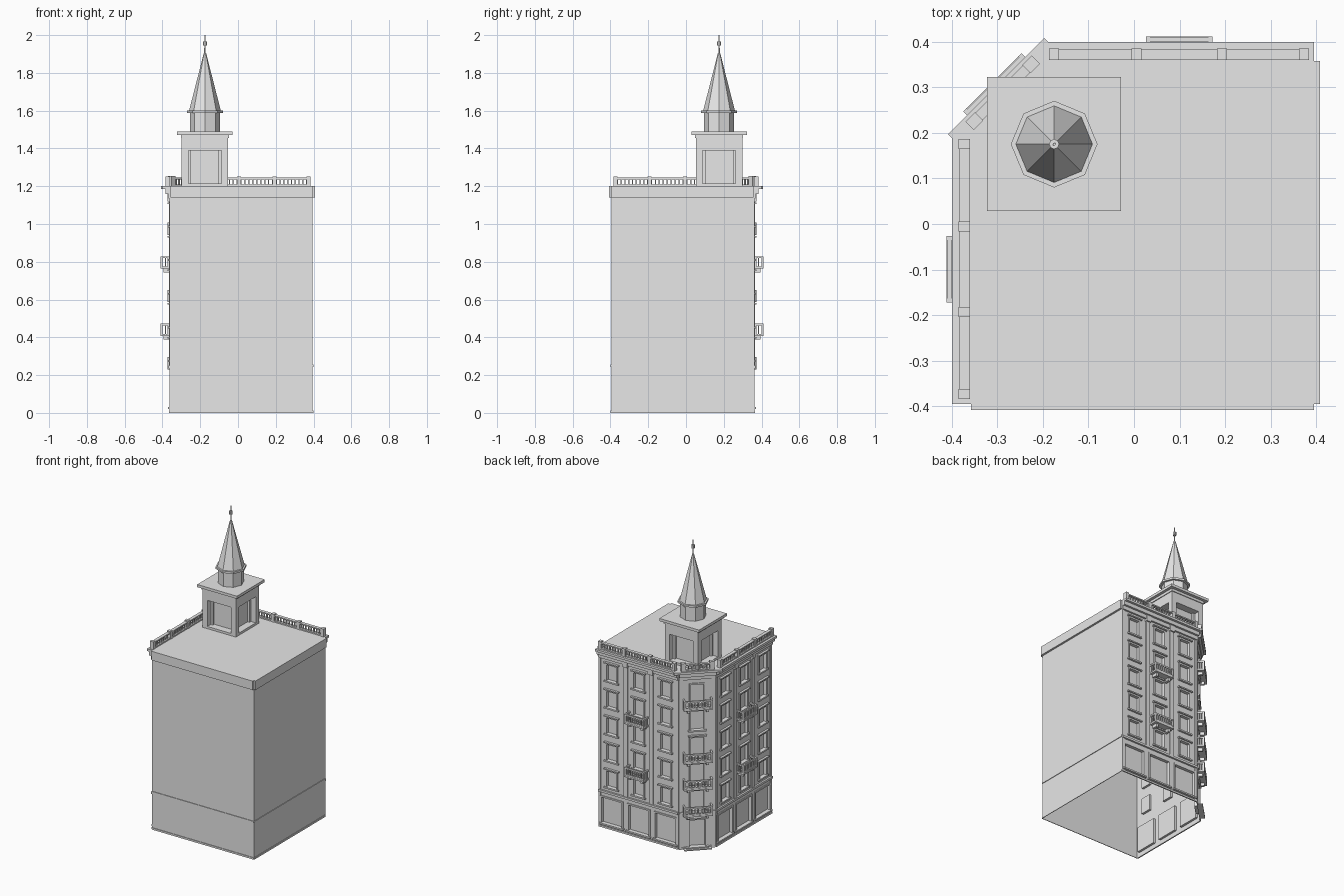
import bpy, bmesh
from math import radians, pi
from mathutils import Matrix, Vector

cube = bpy.data.objects.get("Cube")
if cube:
    bpy.data.objects.remove(cube)

stone = bpy.data.materials.new("pale_grey_stone")
stone.use_nodes = True
GREY = (0.8, 0.8, 0.8, 1)
stone.diffuse_color = GREY
stone.node_tree.nodes["Principled BSDF"].inputs["Base Color"].default_value = GREY


def frame(x, y, angle):
    """Local axes of a wall: x along it, y outwards, z up."""
    return Matrix.Translation((x, y, 0)) @ Matrix.Rotation(radians(angle), 4, "Z")


def finish(name, bm):
    mesh = bpy.data.meshes.new(name)
    bm.to_mesh(mesh)
    bm.free()
    mesh.materials.append(stone)
    obj = bpy.data.objects.new(name, mesh)
    bpy.context.collection.objects.link(obj)
    return obj


def box(bm, fr, u0, u1, o0, o1, z0, z1):
    size = Matrix.Diagonal((u1 - u0, o1 - o0, z1 - z0, 1))
    mid = Matrix.Translation(((u0 + u1) / 2, (o0 + o1) / 2, (z0 + z1) / 2))
    bmesh.ops.create_cube(bm, size=1, matrix=fr @ mid @ size)


def wall(bm, fr, half, z0, z1, holes=(), depth=0.015):
    """Wall sheet cut on a grid, with the openings pushed inwards."""
    us = sorted({-half, half} | {u for h in holes for u in h[:2]})
    zs = sorted({z0, z1} | {z for h in holes for z in h[2:]})
    grid = [[bm.verts.new(fr @ Vector((u, 0, z))) for z in zs] for u in us]
    sunk = []
    for i in range(len(us) - 1):
        for j in range(len(zs) - 1):
            face = bm.faces.new((grid[i][j], grid[i][j + 1], grid[i + 1][j + 1], grid[i + 1][j]))
            um, zm = (us[i] + us[i + 1]) / 2, (zs[j] + zs[j + 1]) / 2
            if any(h[0] < um < h[1] and h[2] < zm < h[3] for h in holes):
                sunk.append(face)
    bm.normal_update()
    if sunk:
        bmesh.ops.inset_individual(bm, faces=sunk, thickness=0, depth=-depth)


def railing(bm, fr, u0, u1, o0, o1, z0, z1, count):
    """Bottom rail, top rail and a row of balusters."""
    rail = (z1 - z0) * 0.18
    box(bm, fr, u0, u1, o0, o1, z0, z0 + rail)
    box(bm, fr, u0, u1, o0, o1, z1 - rail, z1)
    mid, r = (o0 + o1) / 2, 0.0035
    for k in range(count):
        u = u0 + (u1 - u0) * (k + 0.5) / count
        box(bm, fr, u - r, u + r, mid - r, mid + r, z0 + rail, z1 - rail)


def balcony(bm, fr, u, half, z, reach):
    """Slab on brackets with a balustrade on three sides."""
    box(bm, fr, u - half, u + half, 0, reach, z - 0.01, z)
    for s in (-1, 1):
        b = u + s * half * 0.65
        box(bm, fr, b - 0.008, b + 0.008, 0, reach * 0.7, z - 0.03, z - 0.01)
        e = u + s * (half - 0.005)
        box(bm, fr, e - 0.005, e + 0.005, 0, reach, z + 0.045, z + 0.055)
        box(bm, fr, e - 0.005, e + 0.005, reach - 0.012, reach, z, z + 0.055)
        for o in (0.012, 0.026):
            box(bm, fr, e - 0.003, e + 0.003, o - 0.003, o + 0.003, z, z + 0.045)
    railing(bm, fr, u - half, u + half, reach - 0.011, reach - 0.002, z, z + 0.055, 9)


def trim(bm, fr, u, w, z0, z1, hood=True):
    """Window surround with sill and hood."""
    for s in (-1, 1):
        e = u + s * (w + 0.005)
        box(bm, fr, e - 0.005, e + 0.005, 0, 0.006, z0, z1)
    box(bm, fr, u - w - 0.01, u + w + 0.01, 0, 0.006, z1, z1 + 0.01)
    box(bm, fr, u - w - 0.016, u + w + 0.016, 0, 0.013, z0 - 0.01, z0)
    if hood:
        box(bm, fr, u - w - 0.018, u + w + 0.018, 0, 0.015, z1 + 0.01, z1 + 0.018)


BACK = frame(0.099, 0.357, 0)
SIDE = frame(-0.357, -0.099, 90)
CORNER = frame(-0.277, 0.277, 45)
FRONT = frame(0.019, -0.395, 180)
FAR = frame(0.395, -0.019, -90)
FACADES = (BACK, SIDE)
LONG, SHORT, PLAIN = 0.296, 0.113, 0.376
TOP, BELT = 1.2, 0.25
FLOORS = [0.24 + 0.178 * k for k in range(5)]
COLUMNS = (-0.2, 0, 0.2)
W = 0.036

# Walls, open underneath, with recessed windows
bm = bmesh.new()
for fr in FACADES:
    wall(bm, fr, LONG, 0, BELT, [(c - 0.075, c + 0.075, 0.03, 0.2) for c in COLUMNS])
    wall(bm, fr, LONG, BELT, TOP,
         [(c - W, c + W, f + 0.04, f + 0.145) for c in COLUMNS for f in FLOORS])
wall(bm, CORNER, SHORT, 0, BELT, [(-0.05, 0.05, 0.012, 0.19)], 0.02)
wall(bm, CORNER, SHORT, BELT, TOP, [(-0.04, 0.04, f + 0.02, f + 0.145) for f in FLOORS])
for fr in (FRONT, FAR):
    wall(bm, fr, PLAIN, 0, TOP)
finish("walls", bm)

# Roof slab
bm = bmesh.new()
outline = [(-0.357, -0.395), (0.395, -0.395), (0.395, 0.357), (-0.197, 0.357), (-0.357, 0.197)]
bm.faces.new([bm.verts.new((x, y, TOP)) for x, y in outline])
finish("roof", bm)

# Window surrounds and shop fronts
bm = bmesh.new()
for fr in FACADES:
    for c in COLUMNS:
        for f in FLOORS:
            trim(bm, fr, c, W, f + 0.04, f + 0.145)
        trim(bm, fr, c, 0.075, 0.03, 0.2, False)
for k, f in enumerate(FLOORS):
    trim(bm, CORNER, 0, 0.04, f + 0.02, f + 0.145, k in (2, 3))
trim(bm, CORNER, 0, 0.05, 0.012, 0.19)
finish("window_surrounds", bm)

# Pilasters
bm = bmesh.new()
for fr in FACADES:
    for u in (-0.094, 0.094):
        box(bm, fr, u - 0.014, u + 0.014, 0, 0.007, BELT, 1.14)
        box(bm, fr, u - 0.018, u + 0.018, 0, 0.016, 1.12, 1.16)
    for u in (-0.288, 0.288):
        box(bm, fr, u - 0.008, u + 0.008, 0, 0.005, 0, 1.14)
for u in (-0.1, 0.1):
    box(bm, CORNER, u - 0.012, u + 0.012, 0, 0.005, 0, 1.14)
finish("pilasters", bm)

# Plinth, belt course and cornice
bm = bmesh.new()
for fr, half in ((BACK, LONG), (SIDE, LONG), (CORNER, SHORT)):
    box(bm, fr, -half, half, 0, 0.008, 0, 0.012)
    box(bm, fr, -half, half, 0, 0.012, BELT - 0.014, BELT)
    box(bm, fr, -half, half, 0, 0.012, 1.135, 1.16)
    box(bm, fr, -half, half, 0, 0.026, 1.16, 1.185)
    reach, extra = (0.036, 0.036) if fr is CORNER else (0.042, 0)
    box(bm, fr, -half - extra, half + extra, 0, reach, 1.185, TOP)
for fr in (FRONT, FAR):
    box(bm, fr, -PLAIN, PLAIN, 0, 0.013, 1.14, TOP)
    box(bm, fr, -PLAIN, PLAIN, 0, 0.004, BELT - 0.006, BELT + 0.006)
    box(bm, fr, -PLAIN, PLAIN, 0, 0.004, 0, 0.012)
finish("cornice_and_courses", bm)

# Roof balustrade
bm = bmesh.new()
posts = (-0.274, -0.094, 0.094, 0.274)
for fr in FACADES:
    for a, b in zip(posts, posts[1:]):
        railing(bm, fr, a, b, 0.004, 0.026, TOP, 1.245, 9)
    for u in posts:
        box(bm, fr, u - 0.011, u + 0.011, 0.002, 0.028, TOP, 1.252)
railing(bm, CORNER, -0.09, 0.09, 0.004, 0.026, TOP, 1.245, 8)
for u in (-0.088, 0.088):
    box(bm, CORNER, u - 0.015, u + 0.015, 0.002, 0.028, TOP, 1.255)
finish("roof_balustrade", bm)

# Balconies
bm = bmesh.new()
for fr in FACADES:
    for k in (1, 3):
        balcony(bm, fr, 0, 0.073, FLOORS[k], 0.054)
for k in (0, 1, 2, 4):
    balcony(bm, CORNER, 0, 0.09, FLOORS[k], 0.047)
finish("balconies", bm)

# Door step
bm = bmesh.new()
box(bm, CORNER, -0.085, 0.085, 0, 0.035, 0, 0.007)
box(bm, CORNER, -0.07, 0.07, 0, 0.02, 0.007, 0.014)
finish("door_step", bm)

# Tower with a recessed opening on each side
TX, TY = -0.175, 0.175
bm = bmesh.new()
for k in range(4):
    side = frame(TX, TY, 90 * k) @ Matrix.Translation((0, 0.123, 0))
    wall(bm, side, 0.123, TOP, 1.475, [(-0.088, 0.088, 1.215, 1.39)], 0.05)
finish("tower", bm)

bm = bmesh.new()
for half, z0, z1 in ((0.128, 1.455, 1.472), (0.147, 1.472, 1.49)):
    box(bm, frame(TX, TY, 0), -half, half, -half, half, z0, z1)
finish("tower_cornice", bm)


def octagon(name, r0, r1, z0, z1, sides=8):
    bm = bmesh.new()
    place = Matrix.Translation((TX, TY, (z0 + z1) / 2))
    bmesh.ops.create_cone(bm, cap_ends=True, segments=sides, radius1=r0, radius2=r1,
                          depth=z1 - z0, matrix=place)
    finish(name, bm)


# Drum, spire and finial
octagon("drum", 0.08, 0.08, 1.49, 1.59)
octagon("drum_ledge", 0.095, 0.095, 1.587, 1.6)
octagon("spire", 0.084, 0.006, 1.6, 1.905)
octagon("finial_rod", 0.004, 0.003, 1.9, 2.0)
octagon("finial_knob", 0.011, 0.011, 1.945, 1.967)
